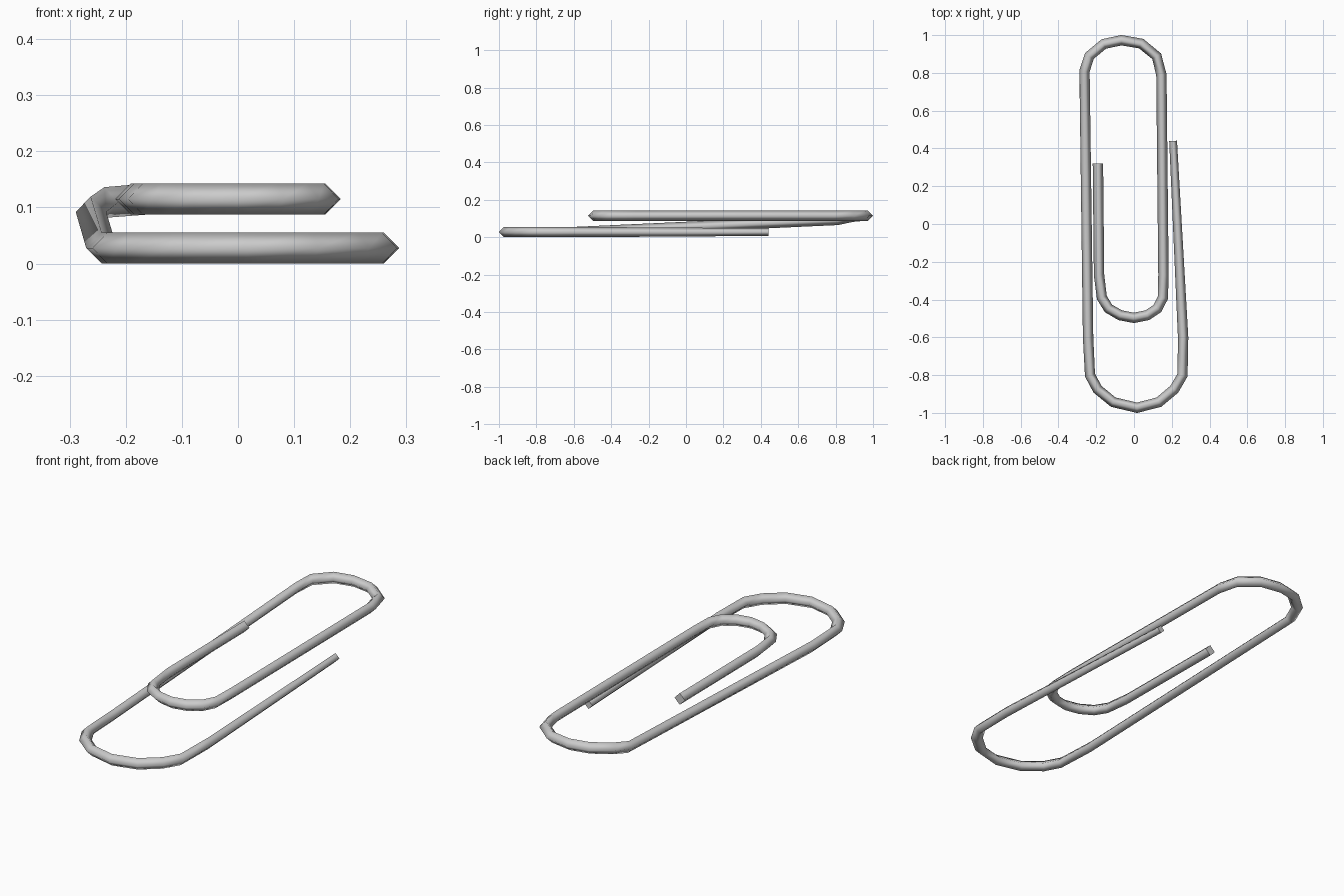
import bpy

if "Cube" in bpy.data.objects:
    bpy.data.objects.remove(bpy.data.objects["Cube"])

R = 0.0275          # wire half thickness
LOW, HIGH = 0.0275, 0.115

# Centre line of the wire, from the outer free end to the inner free end
outer_loop = [(0.207, 0.44), (0.26, -0.60), (0.257, -0.80), (0.213, -0.875),
              (0.132, -0.943), (0.016, -0.973), (-0.11, -0.943),
              (-0.193, -0.875), (-0.233, -0.80), (-0.243, -0.60)]
top_loop = [(-0.262, 0.81), (-0.236, 0.89), (-0.16, 0.953), (-0.067, 0.973),
            (0.038, 0.955), (0.12, 0.888), (0.145, 0.79)]
inner_loop = [(0.156, -0.27), (0.153, -0.39), (0.124, -0.447), (0.07, -0.483),
              (0.0, -0.497), (-0.073, -0.483), (-0.135, -0.447),
              (-0.170, -0.39), (-0.185, -0.27), (-0.191, 0.32)]

path = [(x, y, LOW) for x, y in outer_loop]
top_z = [0.092, 0.109, HIGH, HIGH, HIGH, HIGH, HIGH]
path += [(x, y, z) for (x, y), z in zip(top_loop, top_z)]
path += [(x, y, HIGH) for x, y in inner_loop]

# Bent wire with a diamond section
curve = bpy.data.curves.new("clip_wire", 'CURVE')
curve.dimensions = '3D'
curve.twist_mode = 'Z_UP'
curve.bevel_depth = R
curve.bevel_resolution = 0
curve.use_fill_caps = True
spline = curve.splines.new('POLY')
spline.points.add(len(path) - 1)
for point, co in zip(spline.points, path):
    point.co = (*co, 1)
    point.radius = 1.0
spline.points[0].radius = 0.75   # outer end tapers slightly
spline.use_smooth = True

wire = bpy.data.objects.new("clip_wire", curve)
bpy.context.collection.objects.link(wire)
bpy.context.view_layer.objects.active = wire
wire.select_set(True)
bpy.ops.object.convert(target='MESH')
